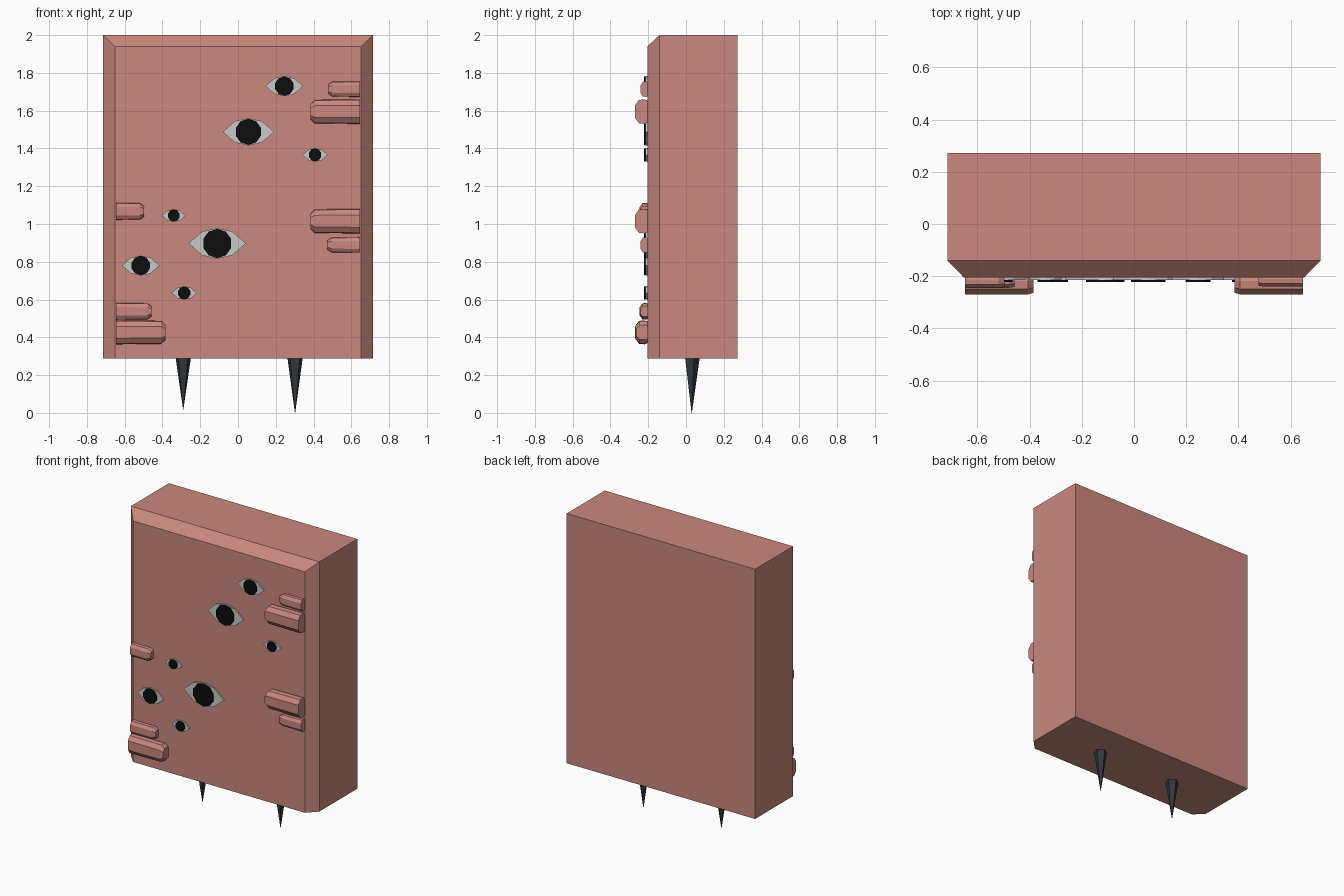
import bpy, bmesh, math

if "Cube" in bpy.data.objects:
    bpy.data.objects.remove(bpy.data.objects["Cube"])


def material(name, colour):
    m = bpy.data.materials.new(name)
    m.diffuse_color = (*colour, 1)
    m.use_nodes = True
    m.node_tree.nodes["Principled BSDF"].inputs["Base Color"].default_value = m.diffuse_color
    return m


SKIN = material("clay pink", (0.584, 0.25, 0.205))
WHITE = material("eye white", (0.58, 0.58, 0.58))
BLACK = material("pupil black", (0.004, 0.004, 0.004))
STEEL = material("dark slate", (0.03, 0.042, 0.052))


def loft(name, rings, mat):
    """Skin a list of equal-length vertex rings and cap both ends."""
    bm = bmesh.new()
    vs = [[bm.verts.new(p) for p in ring] for ring in rings]
    n = len(vs[0])
    for a, b in zip(vs, vs[1:]):
        for i in range(n):
            j = (i + 1) % n
            bm.faces.new((a[i], a[j], b[j], b[i]))
    bm.faces.new(vs[0])
    bm.faces.new(vs[-1])
    bmesh.ops.recalc_face_normals(bm, faces=bm.faces)
    me = bpy.data.meshes.new(name)
    bm.to_mesh(me)
    bm.free()
    me.materials.append(mat)
    ob = bpy.data.objects.new(name, me)
    bpy.context.collection.objects.link(ob)
    return ob


def rect(w, y, z0, z1):
    return [(-w, y, z0), (w, y, z0), (w, y, z1), (-w, y, z1)]


FRONT = -0.205

# Slab body, chamfered on the front top and sides only
loft("slab_body", [rect(0.715, 0.272, 0.287, 2.0), rect(0.715, -0.14, 0.287, 2.0),
                   rect(0.652, FRONT, 0.287, 1.94)], SKIN)


# Fingers gripping the front from each side, with chamfered tips
def finger(name, side, tip, z0, z1, y_front):
    zc, h = (z0 + z1) / 2, (z1 - z0) / 2
    depth = FRONT - y_front

    def ring(x, s, d):
        outline = [(0, 0.88), (0.25, 1), (0.7, 0.95), (1, 0.5),
                   (1, -0.5), (0.7, -0.95), (0.25, -1), (0, -0.88)]
        return [(side * x, FRONT + 0.004 - (depth * d + 0.004) * a, zc + h * s * b)
                for a, b in outline]
    loft(name, [ring(0.647, 1, 1), ring(tip + 0.022, 0.96, 1), ring(tip, 0.62, 0.9)], SKIN)


for i, f in enumerate([
        (1, 0.478, 1.673, 1.755, -0.24), (1, 0.385, 1.53, 1.66, -0.27),
        (1, 0.385, 0.95, 1.08, -0.27), (1, 0.475, 0.848, 0.93, -0.24),
        (-1, 0.497, 1.022, 1.112, -0.245), (-1, 0.458, 0.493, 0.582, -0.245),
        (-1, 0.385, 0.363, 0.49, -0.27)]):
    finger(f"finger_{i + 1}", *f)


# Eyes: pointed eight-sided white plate with a ten-sided pupil plate
def plate(name, points, y0, y1, mat):
    loft(name, [[(x, y, z) for x, z in points] for y in (y0, y1)], mat)


def eye(i, cx, cz, w):
    outline = [(1, 0), (0.52, 0.42), (0, 0.53), (-0.52, 0.42),
               (-1, 0), (-0.52, -0.42), (0, -0.53), (0.52, -0.42)]
    plate(f"eye_white_{i}", [(cx + w * x, cz + w * z) for x, z in outline],
          FRONT, FRONT - 0.009, WHITE)
    r = w * 0.51
    ring = [(cx + r * math.cos(k * math.tau / 10 + 0.314),
             cz + r * math.sin(k * math.tau / 10 + 0.314)) for k in range(10)]
    plate(f"pupil_{i}", ring, FRONT - 0.009, FRONT - 0.018, BLACK)


for i, e in enumerate([(0.245, 1.73, 0.1), (0.055, 1.488, 0.136), (0.408, 1.366, 0.067),
                       (-0.34, 1.045, 0.063), (-0.11, 0.897, 0.152),
                       (-0.515, 0.78, 0.1), (-0.285, 0.635, 0.067)]):
    eye(i + 1, *e)

# Five-sided spike legs
for name, x, tip in (("left_spike_leg", -0.29, 0.018), ("right_spike_leg", 0.302, 0.0)):
    rings = [[(x + r * math.cos(k * math.tau / 5 + 0.3),
               0.03 + r * math.sin(k * math.tau / 5 + 0.3), z) for k in range(5)]
             for r, z in ((0.042, 0.288), (0.0008, tip))]
    loft(name, rings, STEEL)
